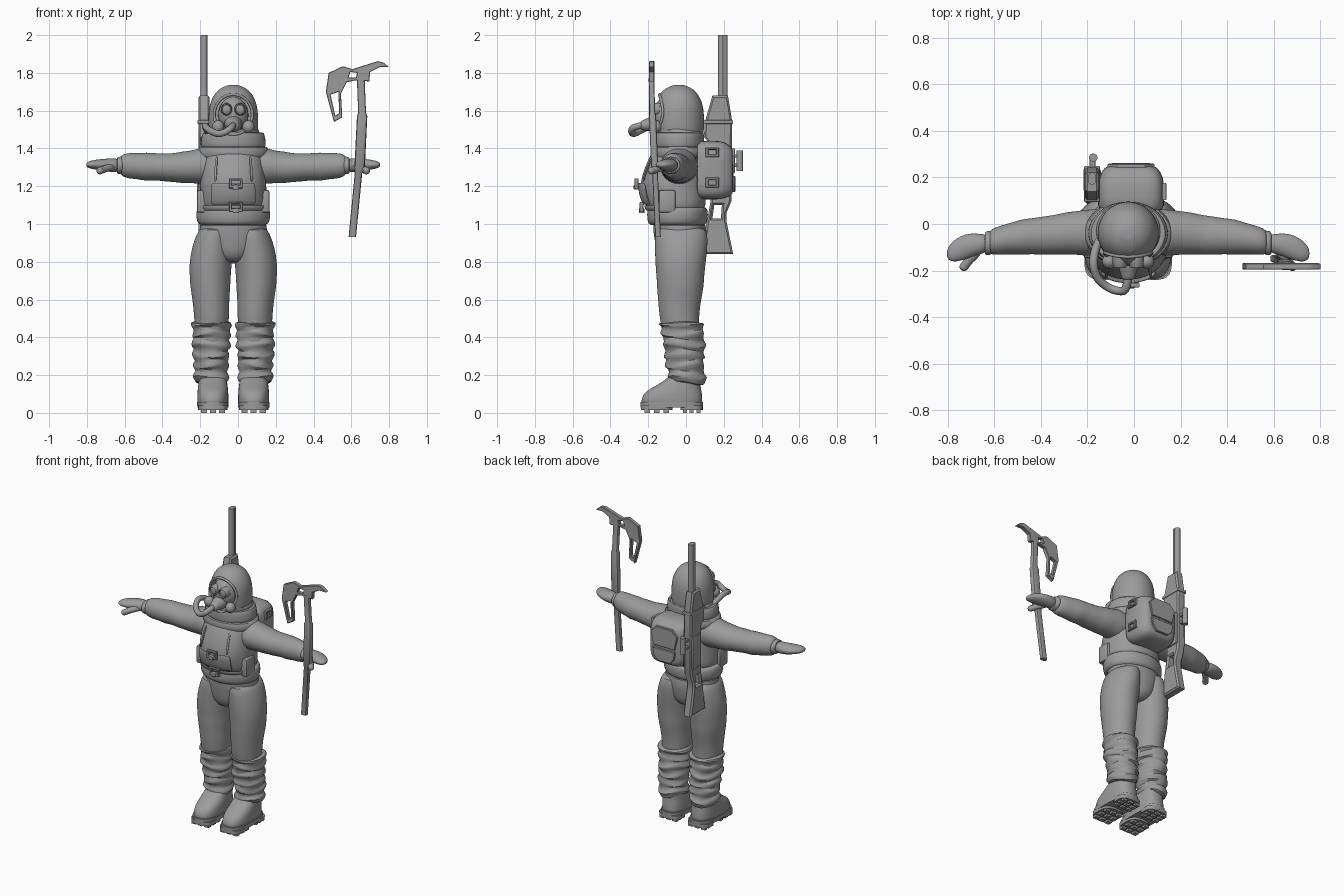
import bpy, bmesh, math, random
from mathutils import Matrix, Vector

random.seed(4)
if "Cube" in bpy.data.objects:
    bpy.data.objects.remove(bpy.data.objects["Cube"])

MID = -0.025  # the body's plane of symmetry
grey = bpy.data.materials.new("plain grey")
grey.use_nodes = True
grey.diffuse_color = (0.33, 0.33, 0.33, 1)
for node in grey.node_tree.nodes:
    if node.type == 'BSDF_PRINCIPLED':
        node.inputs["Base Color"].default_value = (0.33, 0.33, 0.33, 1)


def bake(ob):
    """Apply every modifier and smooth the soft edges."""
    bpy.context.view_layer.update()
    dg = bpy.context.evaluated_depsgraph_get()
    mesh = bpy.data.meshes.new_from_object(ob.evaluated_get(dg))
    ob.modifiers.clear()
    ob.data = mesh
    mesh.materials.clear()
    mesh.materials.append(grey)
    mesh.shade_smooth()
    mesh.set_sharp_from_angle(angle=math.radians(38))
    return ob


def finish(name, bm, mirror=False, sub=0, bevel=0, solid=0, body=True):
    mesh = bpy.data.meshes.new(name)
    bmesh.ops.recalc_face_normals(bm, faces=bm.faces)
    bm.to_mesh(mesh)
    bm.free()
    ob = bpy.data.objects.new(name, mesh)
    bpy.context.scene.collection.objects.link(ob)
    if body:
        ob.location.x = MID
    if solid:
        m = ob.modifiers.new("thickness", 'SOLIDIFY')
        m.thickness, m.offset = solid, 0
    if bevel:
        m = ob.modifiers.new("bevel", 'BEVEL')
        m.width, m.segments = bevel, 2
    if sub:
        m = ob.modifiers.new("smooth", 'SUBSURF')
        m.levels = m.render_levels = sub
    if mirror:
        m = ob.modifiers.new("mirror", 'MIRROR')
        m.use_mirror_merge = False
    return bake(ob)


def loft(name, rings, axis='z', power=2, segs=24, sub=1, wobble=0, arc=None, **kw):
    """Skin rings of (position, centre a, centre b, radius a, radius b)."""
    bm = bmesh.new()
    rows = []
    for t, a, b, ra, rb in rings:
        row = []
        phase = random.uniform(0, 6.28)
        for i in range(segs + (1 if arc else 0)):
            ang = 2 * math.pi * (i + 0.5) / segs
            if arc:
                ang = math.radians(arc[0] + (arc[1] - arc[0]) * i / segs)
            c, s = math.cos(ang), math.sin(ang)
            k = 1 + wobble * math.sin(3 * ang + phase)
            u = a + ra * k * math.copysign(abs(c) ** (2 / power), c)
            v = b + rb * k * math.copysign(abs(s) ** (2 / power), s)
            w = t + wobble * 0.2 * math.sin(2 * ang + phase)
            row.append(bm.verts.new({'x': (w, u, v), 'y': (u, w, v), 'z': (u, v, w)}[axis]))
        rows.append(row)
    for lo, hi in zip(rows, rows[1:]):
        for i in range(segs):
            j = i + 1 if arc else (i + 1) % segs
            bm.faces.new((lo[i], lo[j], hi[j], hi[i]))
    if not arc:
        bm.faces.new(rows[0])
        bm.faces.new(rows[-1])
    return finish(name, bm, sub=sub, **kw)


def ball(name, loc, size, **kw):
    bm = bmesh.new()
    bmesh.ops.create_uvsphere(bm, u_segments=24, v_segments=16, radius=1)
    bmesh.ops.transform(bm, matrix=Matrix.LocRotScale(Vector(loc), None, Vector(size)), verts=bm.verts)
    return finish(name, bm, **kw)


def box(name, loc, size, bevel=0.005, **kw):
    bm = bmesh.new()
    bmesh.ops.create_cube(bm, size=1)
    bmesh.ops.transform(bm, matrix=Matrix.LocRotScale(Vector(loc), None, Vector(size)), verts=bm.verts)
    return finish(name, bm, bevel=bevel, **kw)


def from_curve(name, curve, loc, rot=(0, 0, 0)):
    tmp = bpy.data.objects.new(name + " curve", curve)
    bpy.context.scene.collection.objects.link(tmp)
    bpy.context.view_layer.update()
    dg = bpy.context.evaluated_depsgraph_get()
    mesh = bpy.data.meshes.new_from_object(tmp.evaluated_get(dg))
    bpy.data.objects.remove(tmp)
    ob = bpy.data.objects.new(name, mesh)
    bpy.context.scene.collection.objects.link(ob)
    ob.location, ob.rotation_euler = loc, rot
    return bake(ob)


def plate(name, loops, loc, thick, side=False, bevel=0.003):
    """Extrude outlines (the first solid, the rest holes) facing front or side."""
    cu = bpy.data.curves.new(name, 'CURVE')
    cu.dimensions, cu.fill_mode = '2D', 'BOTH'
    cu.extrude, cu.bevel_depth, cu.bevel_resolution = thick / 2 - bevel, bevel, 0
    cu.offset = -bevel
    for loop in loops:
        sp = cu.splines.new('POLY')
        sp.points.add(len(loop) - 1)
        for p, (x, y) in zip(sp.points, loop):
            p.co = (x, y, 0, 1)
        sp.use_cyclic_u = True
    q = math.pi / 2
    return from_curve(name, cu, loc, (q, 0, q if side else 0))


def tube(name, pts, radius, closed=False):
    cu = bpy.data.curves.new(name, 'CURVE')
    cu.dimensions, cu.bevel_depth, cu.bevel_resolution = '3D', radius, 3
    cu.use_fill_caps = True
    sp = cu.splines.new('NURBS')
    sp.points.add(len(pts) - 1)
    for p, co in zip(sp.points, pts):
        p.co = (*co, 1)
    sp.order_u, sp.use_endpoint_u, sp.use_cyclic_u = 3, not closed, closed
    return from_curve(name, cu, (MID, 0, 0))


def rect(x, y, w, h):
    return [(x - w, y - h), (x + w, y - h), (x + w, y + h), (x - w, y + h)]


# Trousers
loft("pelvis", [(.79, 0, -.03, .05, .08), (.83, 0, -.03, .12, .125), (.9, 0, -.03, .175, .135),
                (.96, 0, -.03, .182, .143), (1.03, 0, -.04, .185, .145)])
loft("trouser_legs", [(.99, .09, -.03, .08, .13), (.95, .098, -.025, .095, .14), (.88, .11, -.025, .11, .141),
                      (.78, .122, -.03, .114, .133), (.7, .122, -.03, .107, .125), (.68, .122, -.03, .108, .126),
                      (.6, .119, -.033, .098, .115), (.53, .115, -.037, .094, .107),
                      (.45, .115, -.03, .09, .1), (.3, .115, -.02, .075, .085), (.1, .11, 0, .065, .075)], mirror=True)

# Crumpled gaiters
folds = []
for i in range(19):
    t = i / 18
    bulge = [0, .008, -.012][i % 3] + random.uniform(-.004, .004)
    folds.append((.485 - .335 * t, .117, -.024 + .03 * t, .104 - .015 * t + bulge, .117 - .02 * t + bulge))
loft("gaiters", folds, wobble=.06, mirror=True)

# Boots
loft("boots", [(.04, .108, -.075, .08, .16), (.055, .108, -.076, .083, .164), (.1, .108, -.072, .083, .158),
               (.13, .108, -.055, .08, .135), (.16, .108, -.025, .076, .1), (.21, .108, .005, .072, .085)],
     power=2.5, mirror=True)
loft("boot_soles", [(.028, .108, -.075, .083, .166), (.058, .108, -.075, .084, .167)], power=2.8, sub=0, mirror=True)
for part, y, ry in (("toe", -.155, .085), ("heel", .03, .06)):
    loft(part + "_treads", [(.014, .108, y, .078, ry), (.04, .108, y, .08, ry)], power=3, sub=0, mirror=True)
    for k in range(3):
        for x in (.06, .108, .156):
            box(part + "_lug", (x, y + (k - 1) * ry * .6, .008), (.032, ry * .35, .016), bevel=0, mirror=True)

# Jacket and hem
loft("jacket_hem", [(.99, 0, -.045, .17, .14), (1.0, 0, -.045, .188, .155), (1.03, 0, -.045, .198, .163),
                    (1.07, 0, -.045, .197, .162), (1.088, 0, -.045, .188, .155), (1.09, 0, -.045, .16, .13)])
chest = [(1.07, 0, -.05, .172, .152), (1.1, 0, -.055, .178, .16), (1.15, 0, -.065, .178, .172),
         (1.22, 0, -.07, .176, .175), (1.3, 0, -.06, .17, .16), (1.36, 0, -.045, .16, .145), (1.41, 0, -.04, .14, .13)]
loft("jacket", chest, power=2.2)
wide = [(t, a, b, ra * 1.035, rb * 1.04) for t, a, b, ra, rb in chest]
loft("chest_panel", wide[1:4], power=2.2, arc=(232, 308), segs=14, solid=.01)
for n, a in enumerate((238, 298)):
    loft("chest_strap", wide[3:6], power=2.2, arc=(a, a + 5), segs=2, solid=.008)
loft("belt_strap", wide[:2], power=2.2, arc=(180, 360), segs=20, solid=.008)
for z, y in ((1.215, -.262), (1.09, -.235)):
    plate("buckle", [rect(0, z, .036, .026), rect(0, z + .004, .022, .012)], (-.012, y, 0), .022)
    box("buckle_tongue", (.013, y, z - .02), (.03, .03, .026))
box("side_pouches", (.165, -.1, 1.12), (.055, .09, .12), bevel=.012, mirror=True)

# Collar
loft("collar_base", [(1.345, 0, -.04, .165, .13), (1.352, 0, -.04, .186, .143), (1.38, 0, -.04, .193, .147),
                     (1.41, 0, -.04, .184, .143), (1.415, 0, -.04, .16, .13)])
loft("collar_top", [(1.39, 0, -.04, .165, .13), (1.41, 0, -.04, .174, .137), (1.45, 0, -.04, .172, .138),
                    (1.478, 0, -.04, .166, .136), (1.488, 0, -.04, .155, .13), (1.475, 0, -.04, .135, .122)])
loft("neck_scarf", [(1.46, 0, -.035, .13, .125), (1.475, 0, -.035, .142, .132), (1.495, 0, -.035, .136, .13),
                    (1.51, 0, -.035, .12, .115)], wobble=.04)

# Helmet with a face opening
def dome(z):
    h = max(0, (z - 1.56) / .176)
    return max(0.02, 1 - h ** 2.3) ** (1 / 2.3)

heights = [1.46, 1.5, 1.56] + [1.56 + .176 * math.sin(i * math.pi / 16) for i in range(1, 9)]
helmet = loft("helmet", [(z, 0, -.038, .132 * dome(z), .134 * dome(z)) for z in heights], segs=32)
cutter = loft("face_cutter", [(-.4, 0, 1.58, .1, .105), (-.07, 0, 1.58, .1, .105)], axis='y', sub=0, segs=40)
cutter.hide_render = True
m = helmet.modifiers.new("opening", 'BOOLEAN')
m.operation, m.object, m.solver = 'DIFFERENCE', cutter, 'EXACT'
bake(helmet)
bpy.data.objects.remove(cutter)
rim = []
for i in range(32):
    a = i * math.pi / 16
    x, z = .101 * math.cos(a), 1.58 + .106 * math.sin(a)
    f = dome(z)
    rim.append((x, -.038 - .134 * f * math.sqrt(max(0, 1 - (x / (.132 * f)) ** 2)), z))
tube("helmet_rim", rim, .008, closed=True)

# Breathing mask
ball("mask_face", (0, -.095, 1.575), (.08, .083, .1))
loft("mask_goggles", [(-.14, .036, 1.607, .032, .034), (-.182, .036, 1.607, .03, .032), (-.188, .036, 1.607, .025, .027),
                      (-.18, .036, 1.607, .022, .024)], axis='y', sub=0, mirror=True)
ball("mask_lenses", (.036, -.176, 1.607), (.022, .008, .024), mirror=True)
loft("mask_snout", [(-.13, 0, 1.53, .055, .05), (-.18, 0, 1.53, .045, .042), (-.215, 0, 1.525, .032, .03),
                    (-.235, 0, 1.522, .028, .026), (-.24, 0, 1.522, .02, .018)], axis='y')
ball("mask_filters", (.08, -.16, 1.515), (.032, .032, .034), mirror=True)
tube("mask_hose", [(0, -.22, 1.525), (-.005, -.285, 1.515), (-.04, -.29, 1.485), (-.085, -.275, 1.475),
                   (-.135, -.235, 1.5), (-.152, -.17, 1.525), (-.14, -.1, 1.5), (-.12, -.06, 1.46)], .018)

# Arms and gloves
loft("sleeves", [(.08, -.03, 1.3, .09, .08), (.14, -.035, 1.305, .1, .097), (.18, -.038, 1.308, .1, .095),
                 (.22, -.038, 1.302, .094, .086), (.27, -.04, 1.3, .091, .085), (.32, -.047, 1.298, .085, .075),
                 (.36, -.05, 1.3, .084, .076), (.41, -.052, 1.303, .077, .071), (.46, -.056, 1.303, .077, .077),
                 (.5, -.062, 1.306, .068, .069), (.55, -.07, 1.308, .063, .069), (.585, -.076, 1.31, .056, .06),
                 (.6, -.08, 1.31, .045, .045)], axis='x', mirror=True)
loft("glove_cuffs", [(.582, -.08, 1.31, .045, .042), (.587, -.08, 1.31, .053, .048), (.612, -.083, 1.31, .053, .046),
                     (.617, -.083, 1.31, .042, .038)], axis='x', mirror=True)
loft("gloves", [(.6, -.083, 1.31, .04, .038), (.64, -.086, 1.311, .044, .036), (.68, -.092, 1.312, .053, .034),
                (.72, -.105, 1.314, .054, .028), (.752, -.118, 1.314, .045, .022), (.773, -.126, 1.314, .028, .014),
                (.778, -.127, 1.314, .01, .006)], axis='x', mirror=True)
for s in (-1, 1):
    tube("thumb", [(s * .635, -.1, 1.302), (s * .66, -.135, 1.298), (s * .685, -.155, 1.29),
                   (s * .705, -.185, 1.282)], .019)
    ball("thumb_tip", (s * .705, -.183, 1.282), (.019, .019, .019))

# Backpack
loft("backpack", [(.05, .012, 1.285, .13, .14), (.07, .012, 1.285, .144, .155), (.16, .012, 1.285, .144, .157),
                  (.205, .012, 1.285, .138, .15), (.24, .012, 1.28, .115, .13), (.252, .012, 1.28, .1, .11)],
     axis='y', power=4.5, segs=32)
plate("pack_flap", [[(-.1, 1.36), (-.06, 1.4), (.06, 1.4), (.1, 1.36), (.08, 1.27), (-.08, 1.27)]],
      (-.013, .248, 0), .022)
plate("pack_pocket", [[(-.085, 1.255), (.085, 1.255), (.075, 1.2), (.045, 1.17), (-.045, 1.17), (-.075, 1.2)]],
      (-.013, .248, 0), .026)
for s in (-1, 1):
    for z in (1.22, 1.38):
        plate("pack_buckle", [rect(.14, z, .036, .026), rect(.14, z, .02, .013)], (-.013 + s * .143, 0, 0), .02, side=True)

# Rifle on the back
plate("rifle_body", [[(.085, .84), (.25, .84), (.215, 1.01), (.215, 1.06), (.24, 1.12), (.245, 1.54), (.222, 1.68),
                      (.14, 1.68), (.1, 1.54), (.095, 1.46), (.13, 1.42), (.13, 1.12), (.11, 1.01)],
                     [(.14, 1.03), (.185, 1.03), (.19, 1.1), (.15, 1.1)]], (-.18, 0, 0), .06, side=True, bevel=.01)
for y in (.187, .203):
    loft("rifle_barrel", [(1.65, -.18, y, .018, .018), (2, -.18, y, .018, .018)], segs=12, sub=0, body=False)
box("rifle_band", (-.18, .172, 1.54), (.068, .155, .02), body=False)
box("rifle_receiver", (-.18, .19, 1.27), (.075, .09, .22), body=False)
loft("rifle_scope", [(1.28, -.175, .285, .018, .018), (1.39, -.175, .285, .018, .018)], segs=12, sub=0, body=False)
for z in (1.31, 1.36):
    box("scope_mount", (-.178, .26, z), (.025, .05, .018), body=False)

# Ice axe
loft("axe_shaft", [(.93, .605, -.148, .02, .015), (1.27, .638, -.164, .02, .015), (1.28, .643, -.165, .028, .019),
                   (1.57, .657, -.177, .028, .019), (1.59, .657, -.178, .021, .015), (1.77, .65, -.183, .021, .015)],
     power=4, segs=12, sub=0, body=False)
plate("axe_head", [[(.8, 1.83), (.77, 1.855), (.74, 1.862), (.605, 1.82), (.555, 1.835), (.48, 1.8), (.465, 1.7),
                    (.508, 1.54), (.552, 1.565), (.545, 1.69), (.575, 1.75), (.62, 1.76), (.695, 1.755),
                    (.7, 1.805), (.75, 1.83)],
                   [(.49, 1.685), (.532, 1.7), (.535, 1.585), (.515, 1.575)],
                   [(.585, 1.775), (.625, 1.775), (.63, 1.8), (.595, 1.805)]], (0, -.182, 0), .028)
